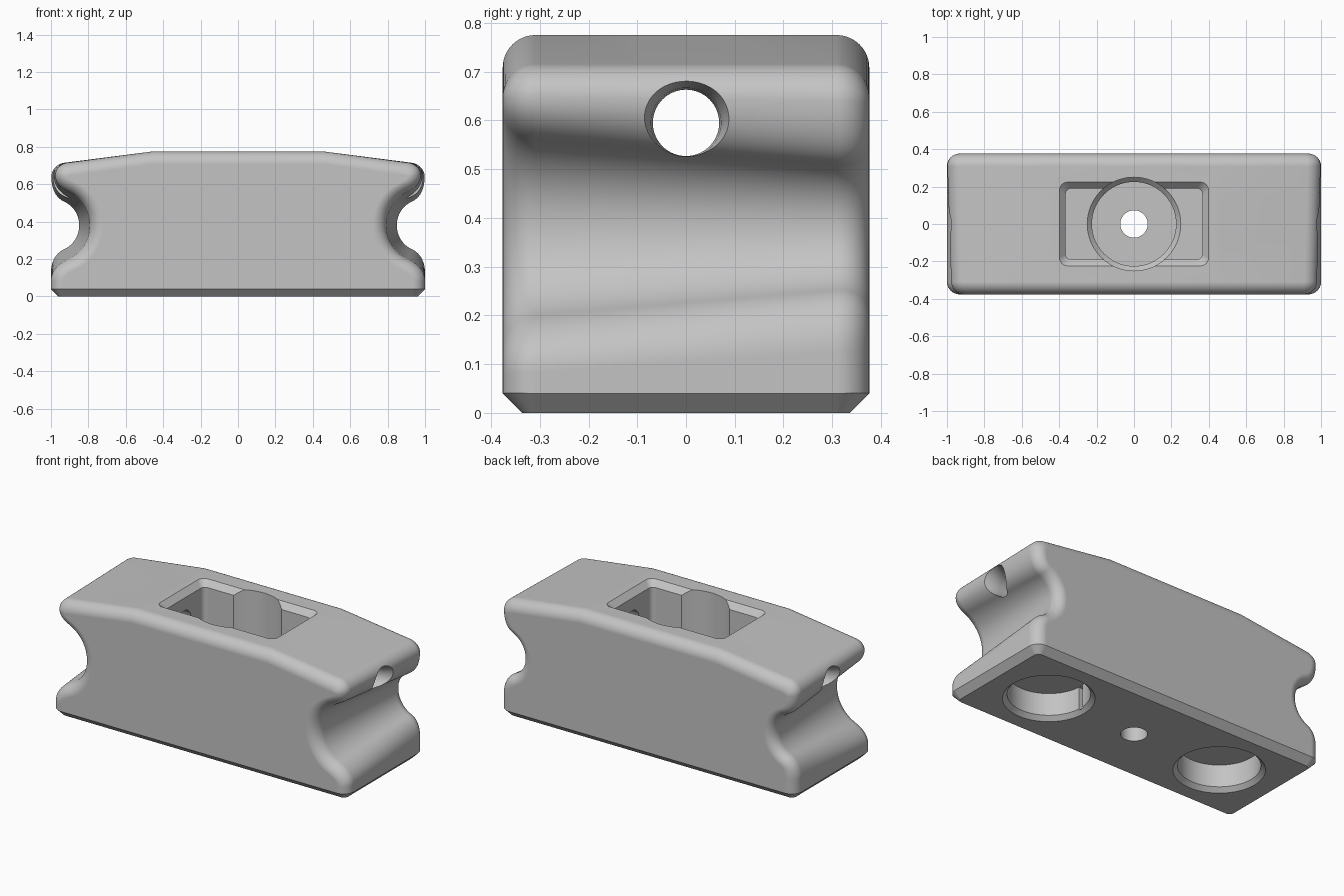
import bpy, bmesh, math
from mathutils import Vector

if "Cube" in bpy.data.objects:
    bpy.data.objects.remove(bpy.data.objects["Cube"])

N = 20          # steps per curve
R = 0.067       # edge fillet
HY = 0.376      # half depth

grey = bpy.data.materials.new("plain grey")
grey.diffuse_color = (0.55, 0.55, 0.55, 1)
grey.use_nodes = True
grey.node_tree.nodes["Principled BSDF"].inputs["Base Color"].default_value = grey.diffuse_color


def loft(name, rings):
    """Skin a list of equal-length closed rings and cap both ends."""
    bm = bmesh.new()
    vs = [[bm.verts.new(p) for p in ring] for ring in rings]
    n = len(rings[0])
    for a, b in zip(vs, vs[1:]):
        for i in range(n):
            j = (i + 1) % n
            bm.faces.new((a[i], a[j], b[j], b[i]))
    bm.faces.new(vs[0])
    bm.faces.new(vs[-1])
    bmesh.ops.recalc_face_normals(bm, faces=bm.faces)
    me = bpy.data.meshes.new(name)
    bm.to_mesh(me)
    bm.free()
    ob = bpy.data.objects.new(name, me)
    bpy.context.collection.objects.link(ob)
    me.materials.append(grey)
    return ob


def turned(name, steps, x=0, z=0, along_x=False, seg=96):
    """Round cutter from (position, radius) steps."""
    rings = []
    for h, r in steps:
        cs = [(r * math.cos(2 * math.pi * i / seg), r * math.sin(2 * math.pi * i / seg)) for i in range(seg)]
        rings.append([(h, a, z + b) if along_x else (x + a, b, h) for a, b in cs])
    return loft(name, rings)


def rounded_rect(hx, hy, r, z):
    pts = []
    for k, (sx, sy) in enumerate(((1, 1), (-1, 1), (-1, -1), (1, -1))):
        for i in range(17):
            a = math.pi / 2 * (k + i / 16)
            pts.append((sx * (hx - r) + r * math.cos(a), sy * (hy - r) + r * math.sin(a), z))
    return pts


def hermite(p, q, tp, tq):
    c = (q - p).length * 0.37
    b, d = p + tp.normalized() * c, q - tq.normalized() * c
    for i in range(N):
        t = i / N
        s = 1 - t
        yield p * s**3 + b * 3 * s * s * t + d * 3 * s * t * t + q * t**3


def slice_at(y):
    """End profile (x, z): the round grip groove widens towards the front."""
    f = 0.5 - y / (2 * HY)
    e = max(0.0, abs(y) - (HY - R))
    d = 1 - math.sqrt(max(0.0, 1 - (e / R) ** 2))
    g = 0.135 + 0.068 * f            # groove radius
    cx, cz = 0.99, 0.38              # groove centre
    # point, inset direction at the fillet, tangent
    keys = [
        ((0.93 - 0.02 * f, 0.715), (-0.025, -R), (1, -0.13)),
        ((1.0 - 0.025 * f, 0.64 + 0.01 * f), (-R, -0.005), (0, -1)),
        ((cx - 0.42 * g, cz + 0.91 * g), (-0.035, 0.047), (-0.91, -0.42)),
        ((cx - g, cz), (-R, 0), (0, -1)),
        ((cx - 0.42 * g, cz - 0.91 * g), (-0.035, -0.052), (0.91, -0.42)),
        ((1.0, 0.13 - 0.05 * f), (-R, 0), (0, -1)),
    ]
    k = [(Vector(p) + Vector(o) * d, Vector(t)) for p, o, t in keys]
    half = [Vector((0.46, 0.775 - R * d))]
    for (p, tp), (q, tq) in zip(k, k[1:]):
        half += list(hermite(p, q, tp, tq))
    half += [k[-1][0], Vector((1 - R * d, -0.1))]
    return [(p.x, y, p.y) for p in half] + [(-p.x, y, p.y) for p in reversed(half)]


# main block, skinned front to back with rounded long edges
ends = [HY - R + R * math.sin(math.pi / 2 * i / N) for i in range(N + 1)]
ys = [-v for v in reversed(ends)] + [-0.2, -0.1, 0, 0.1, 0.2] + ends
body = loft("grip_block", [slice_at(y) for y in ys])


def cut(tool, op='DIFFERENCE'):
    m = body.modifiers.new("cut", 'BOOLEAN')
    m.operation, m.object, m.solver = op, tool, 'EXACT'
    bpy.context.view_layer.objects.active = body
    bpy.ops.object.modifier_apply(modifier=m.name)
    bpy.data.objects.remove(tool)


# chamfered base: keep what lies inside an upturned flare with rounded corners
cut(loft("base_chamfer", [rounded_rect(0.96, HY - 0.04, 0.028, 0), rounded_rect(1.96, HY + 0.96, 1.028, 1)]), 'INTERSECT')

# rectangular pocket with chamfered rim
cut(loft("pocket", [rounded_rect(0.365, 0.19, 0.03, 0.45), rounded_rect(0.365, 0.19, 0.03, 0.74),
                    rounded_rect(0.413, 0.238, 0.05, 0.79)]))
# round seat in the pocket and the small through hole
cut(turned("round_seat", [(0.30, 0.225), (0.425, 0.225), (0.45, 0.25), (1, 0.25)]))
cut(turned("centre_hole", [(-0.1, 0.073), (0.4, 0.073)]))
# cord hole along the length, eased at both ends
fl = [(1.05, 0.115), (0.99, 0.09), (0.96, 0.08), (0.93, 0.072), (0.89, 0.068)]
cut(turned("cord_hole", [(-h, r) for h, r in fl] + fl[::-1], z=0.595, along_x=True))
# two chamfered bores underneath, each with a narrow inward slot
for s in (-1, 1):
    cut(turned("base_bore", [(-0.02, 0.27), (0.025, 0.225), (0.16, 0.225)], x=s * 0.6))
    cut(loft("bore_slot", [[(s * 0.375 + a, b, z) for a, b in ((0.03, 0.015), (-0.03, 0.015), (-0.03, -0.015), (0.03, -0.015))]
                           for z in (0.02, 0.159)]))

bpy.ops.object.select_all(action='DESELECT')
body.select_set(True)
bpy.context.view_layer.objects.active = body
bpy.ops.object.shade_smooth_by_angle(angle=math.radians(12))
w = body.modifiers.new("even_shading", 'WEIGHTED_NORMAL')
w.keep_sharp = True
